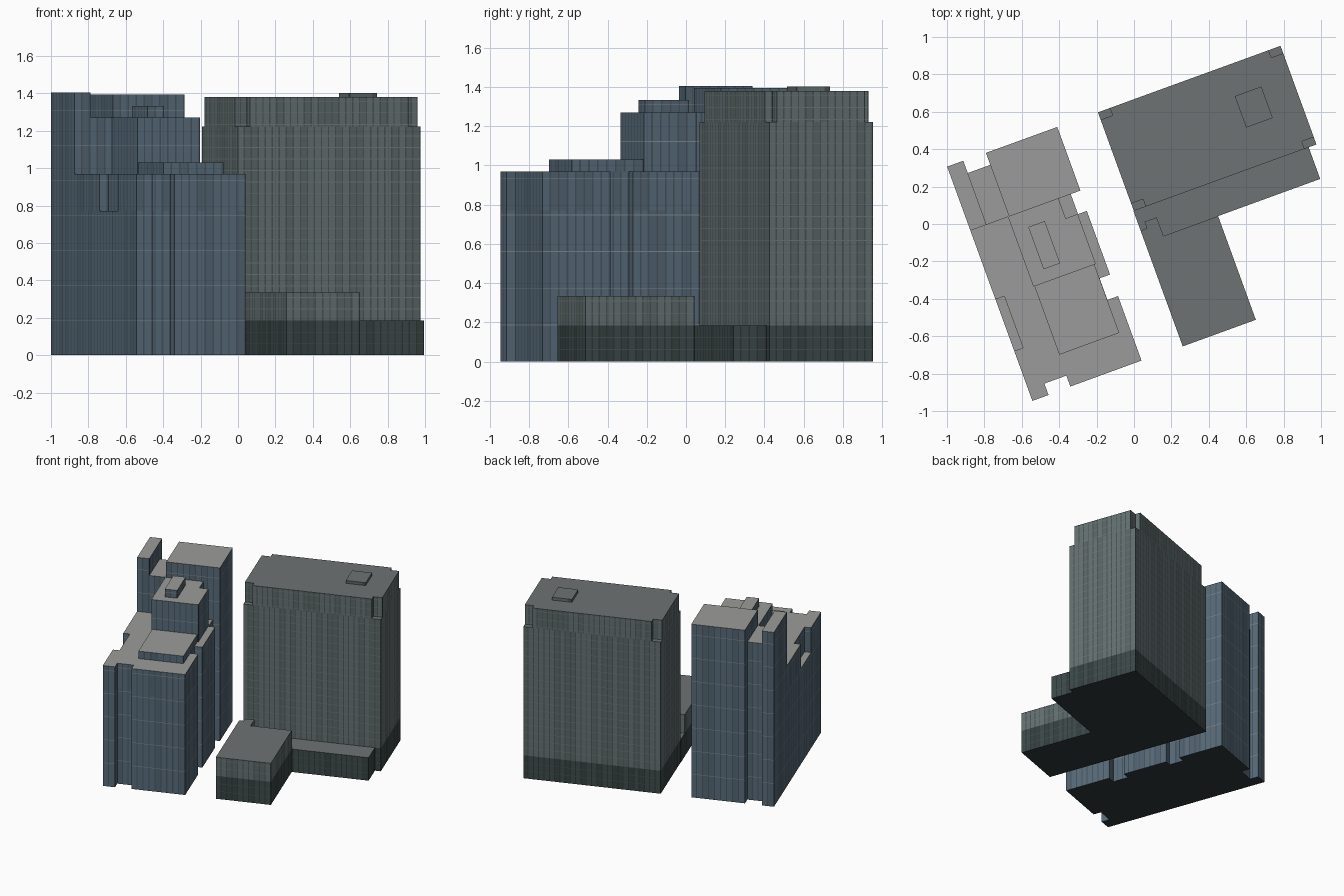
import bpy, bmesh, math, random

if "Cube" in bpy.data.objects:
    bpy.data.objects.remove(bpy.data.objects["Cube"])
random.seed(4)
ANGLE = math.radians(20)   # both buildings share one street grid, turned 20 degrees


def material(name, rgb):
    m = bpy.data.materials.new(name)
    m.diffuse_color = (*rgb, 1)
    m.use_nodes = True
    m.node_tree.nodes["Principled BSDF"].inputs["Base Color"].default_value = m.diffuse_color
    return m


# palette order: roof, pane, second pane, mullion, floor line, underside
UNDER = material("underside", (0.03, 0.04, 0.045))
BLUE = [material("light_roof", (0.33, 0.33, 0.325)),
        material("blue_pane", (0.095, 0.145, 0.19)),
        material("blue_pane_dark", (0.08, 0.122, 0.16)),
        material("blue_mullion", (0.06, 0.085, 0.105)),
        material("blue_floor_line", (0.22, 0.25, 0.27)), UNDER]
GREEN = [material("dark_roof", (0.155, 0.17, 0.168)),
         material("green_pane", (0.125, 0.16, 0.162)),
         material("green_pane_dark", (0.10, 0.13, 0.13)),
         material("green_mullion", (0.065, 0.08, 0.08)),
         material("green_floor_line", (0.15, 0.18, 0.18)), UNDER]
BASE = [GREEN[0],
        material("base_pane", (0.045, 0.065, 0.065)),
        material("base_pane_dark", (0.035, 0.05, 0.05)),
        material("base_mullion", (0.025, 0.035, 0.035)),
        material("base_floor_line", (0.06, 0.08, 0.08)), UNDER]


def rect(u0, u1, v0, v1):
    return [(u0, v0), (u1, v0), (u1, v1), (u0, v1)]


def prism(name, outline, z0, z1, palette, pitch=0.187, bay=0.047):
    """Extruded counter-clockwise outline; walls carry a flush curtain-wall grid."""
    ring, tones = [], []
    for (a, b), (c, d) in zip(outline, outline[1:] + outline[:1]):
        n = max(1, round(math.hypot(c - a, d - b) / bay))
        for i in range(n):
            for frac, tone in ((0, random.choice((1, 1, 2))), (0.82, 3)):
                t = (i + frac) / n
                ring.append((a + (c - a) * t, b + (d - b) * t))
                tones.append(tone)
    levels, lined = [z0], []
    k = math.floor(z0 / pitch) + 1
    while k * pitch + 0.008 < z1:
        if k * pitch - 0.008 > z0:
            levels += [k * pitch - 0.002, k * pitch + 0.002]
            lined += [False, True]
        k += 1
    levels.append(z1)
    lined.append(False)

    bm = bmesh.new()
    rows = [[bm.verts.new((u, v, z)) for u, v in ring] for z in levels]
    for lo, hi, line in zip(rows, rows[1:], lined):
        for i, tone in enumerate(tones):
            j = (i + 1) % len(ring)
            f = bm.faces.new((lo[i], lo[j], hi[j], hi[i]))
            f.material_index = 4 if line else tone
    bm.faces.new(rows[-1]).material_index = 0
    bm.faces.new(rows[0][::-1]).material_index = 5
    me = bpy.data.meshes.new(name)
    bm.to_mesh(me)
    bm.free()
    for m in palette:
        me.materials.append(m)
    ob = bpy.data.objects.new(name, me)
    ob.rotation_euler.z = ANGLE
    bpy.context.collection.objects.link(ob)
    return ob


# ---------- stepped blue building ----------
def main_outline(recessed):
    front = [(-0.834, -0.703), (-0.742, -0.703), (-0.742, -0.638), (-0.617, -0.638),
             (-0.617, -0.700), (-0.212, -0.700), (-0.212, -0.333), (-0.272, -0.333),
             (-0.272, -0.210), (-0.213, -0.210), (-0.213, 0.152), (-0.263, 0.152),
             (-0.263, 0.266), (-0.834, 0.266)]
    side = [(-0.834, -0.126), (-0.784, -0.126), (-0.784, -0.419), (-0.834, -0.419)]
    return front + (side if recessed else [])


prism("main_block_lower", main_outline(False), 0, 0.77, BLUE)
prism("main_block_upper", main_outline(True), 0.77, 0.97, BLUE)
prism("front_penthouse", rect(-0.614, -0.273, -0.52, -0.131), 0.97, 1.03, BLUE)
prism("middle_tower", [(-0.62, -0.131), (-0.265, -0.131), (-0.265, 0.153),
                       (-0.333, 0.153), (-0.333, 0.266), (-0.62, 0.266)],
      0.97, 1.27, BLUE)
prism("middle_tower_roof_box", rect(-0.537, -0.443, -0.062, 0.178), 1.27, 1.333, BLUE)
prism("rear_tower", rect(-0.614, -0.208, 0.266, 0.628), 0, 1.395, BLUE)
prism("rear_link", rect(-0.742, -0.614, 0.266, 0.56), 0, 1.27, BLUE)
prism("rear_fin", rect(-0.834, -0.742, 0.266, 0.63), 0, 1.405, BLUE)

# ---------- green slab building ----------
U0, U1, V0, V1 = 0.023, 1.062, 0.066, 0.627
NU, NV = 0.068, 0.042          # corner notches at the top of the slab
notched = [(U0 + NU, V0), (U1 - NU, V0), (U1 - NU, V0 + NV), (U1, V0 + NV),
           (U1, V1 - NV), (U1 - NU, V1 - NV), (U1 - NU, V1), (U0 + NU, V1),
           (U0 + NU, V1 - NV), (U0, V1 - NV), (U0, V0 + NV), (U0 + NU, V0 + NV)]
wing = [(0.021, -0.704), (0.437, -0.704), (0.437, -0.114), (0.126, -0.114),
        (0.126, -0.008), (0.057, -0.008), (0.057, -0.045), (0.021, -0.045)]
podium = [(0.021, -0.045), (0.057, -0.045), (0.057, -0.008), (0.126, -0.008),
          (0.126, -0.114), (1.018, -0.114), (1.018, V0), (0.021, V0)]
SPLIT = 0.185                  # dark base storey below, lighter facade above
fine = dict(pitch=0.0617, bay=0.04)
prism("slab_base", rect(U0, U1, V0, V1), 0, SPLIT, BASE, **fine)
prism("slab_tower", rect(U0, U1, V0, V1), SPLIT, 1.222, GREEN, **fine)
prism("slab_crown", notched, 1.222, 1.38, GREEN, **fine)
prism("slab_roof_box", rect(0.74, 0.891, 0.279, 0.458), 1.38, 1.403, GREEN, bay=0.2)
prism("front_podium", podium, 0, SPLIT, BASE, **fine)
prism("wing_base", wing, 0, SPLIT, BASE, **fine)
prism("wing_upper", wing, SPLIT, 0.335, GREEN, **fine)
